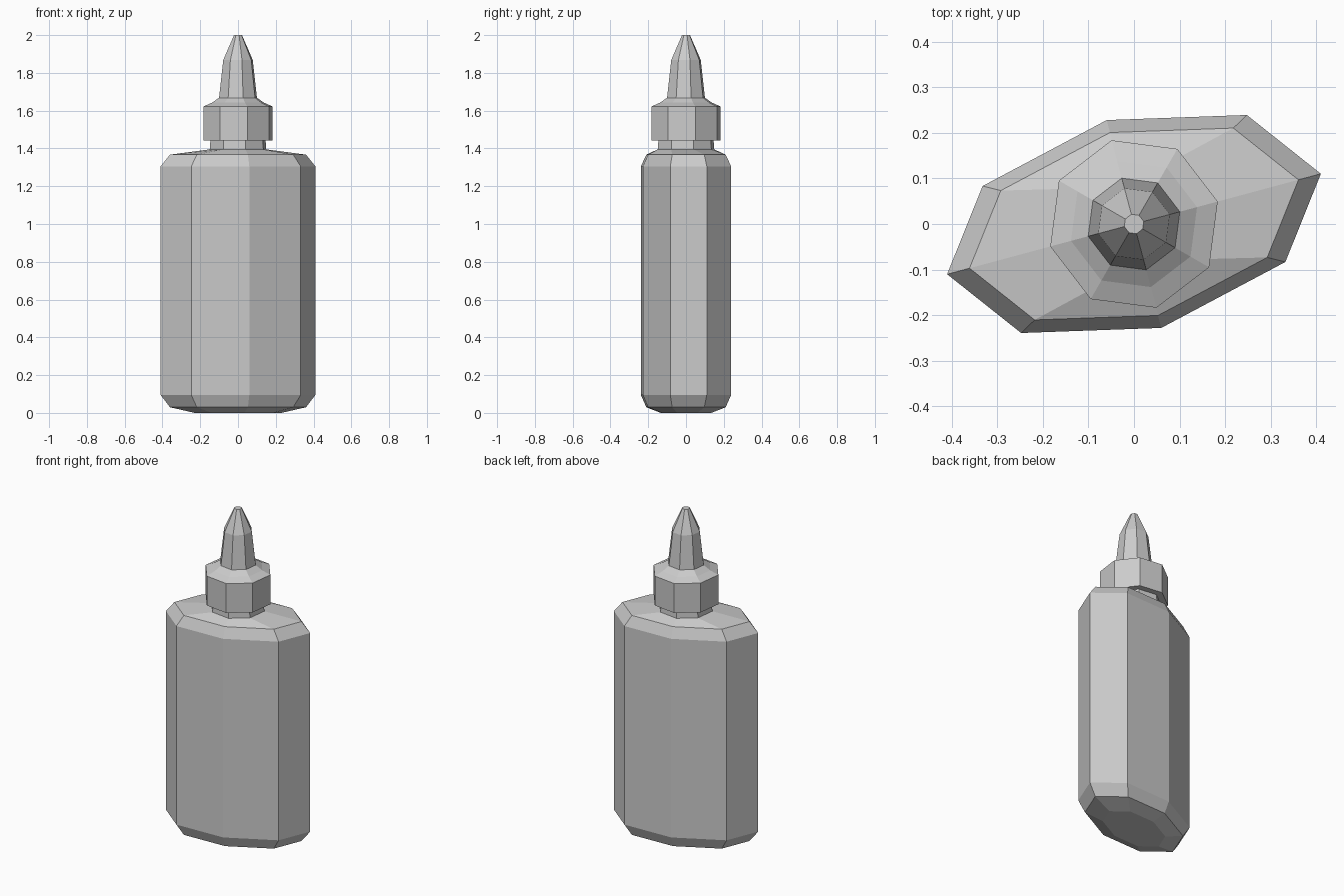
import bpy
import bmesh
from math import cos, sin, tau, radians

SIDES = 8

cube = bpy.data.objects.get("Cube")
if cube:
    bpy.data.objects.remove(cube)

grey = bpy.data.materials.new("plain grey")
grey.use_nodes = True
colour = (0.6, 0.6, 0.6, 1)
grey.diffuse_color = colour
grey.node_tree.nodes["Principled BSDF"].inputs["Base Color"].default_value = colour


def oval(scale, z):
    """Octagonal cross-section of the flattened, slightly turned body."""
    return [(0.414 * scale * cos(i * tau / SIDES + radians(8.3)),
             0.253 * scale * sin(i * tau / SIDES + radians(25.8)), z)
            for i in range(SIDES)]


def circle(r, z):
    """Regular octagonal cross-section of the neck, cap and nozzle."""
    return [(r * cos(i * tau / SIDES + radians(15)),
             r * sin(i * tau / SIDES + radians(15)), z)
            for i in range(SIDES)]


def loft(name, sections):
    """Skin a stack of cross-sections and close both ends."""
    bm = bmesh.new()
    rings = [[bm.verts.new(p) for p in s] for s in sections]
    for low, high in zip(rings, rings[1:]):
        for i in range(SIDES):
            j = (i + 1) % SIDES
            bm.faces.new((low[i], low[j], high[j], high[i]))
    bm.faces.new(rings[0][::-1])
    bm.faces.new(rings[-1])
    bmesh.ops.recalc_face_normals(bm, faces=bm.faces)
    mesh = bpy.data.meshes.new(name)
    bm.to_mesh(mesh)
    bm.free()
    mesh.materials.append(grey)
    obj = bpy.data.objects.new(name, mesh)
    bpy.context.collection.objects.link(obj)
    return obj


# Bottle body with chamfered base and shoulder, rising into the neck
loft("bottle_body", [
    oval(0.56, 0), oval(0.88, 0.03), oval(1, 0.095),
    oval(1, 1.305), oval(0.88, 1.367),
    circle(0.155, 1.395), circle(0.15, 1.46),
])

# Screw cap with sloping top
loft("cap", [
    circle(0.19, 1.443), circle(0.19, 1.622),
    circle(0.143, 1.642), circle(0.104, 1.668),
])

# Tapered nozzle
loft("nozzle", [circle(0.104, 1.668), circle(0.081, 1.868), circle(0.022, 2)])
